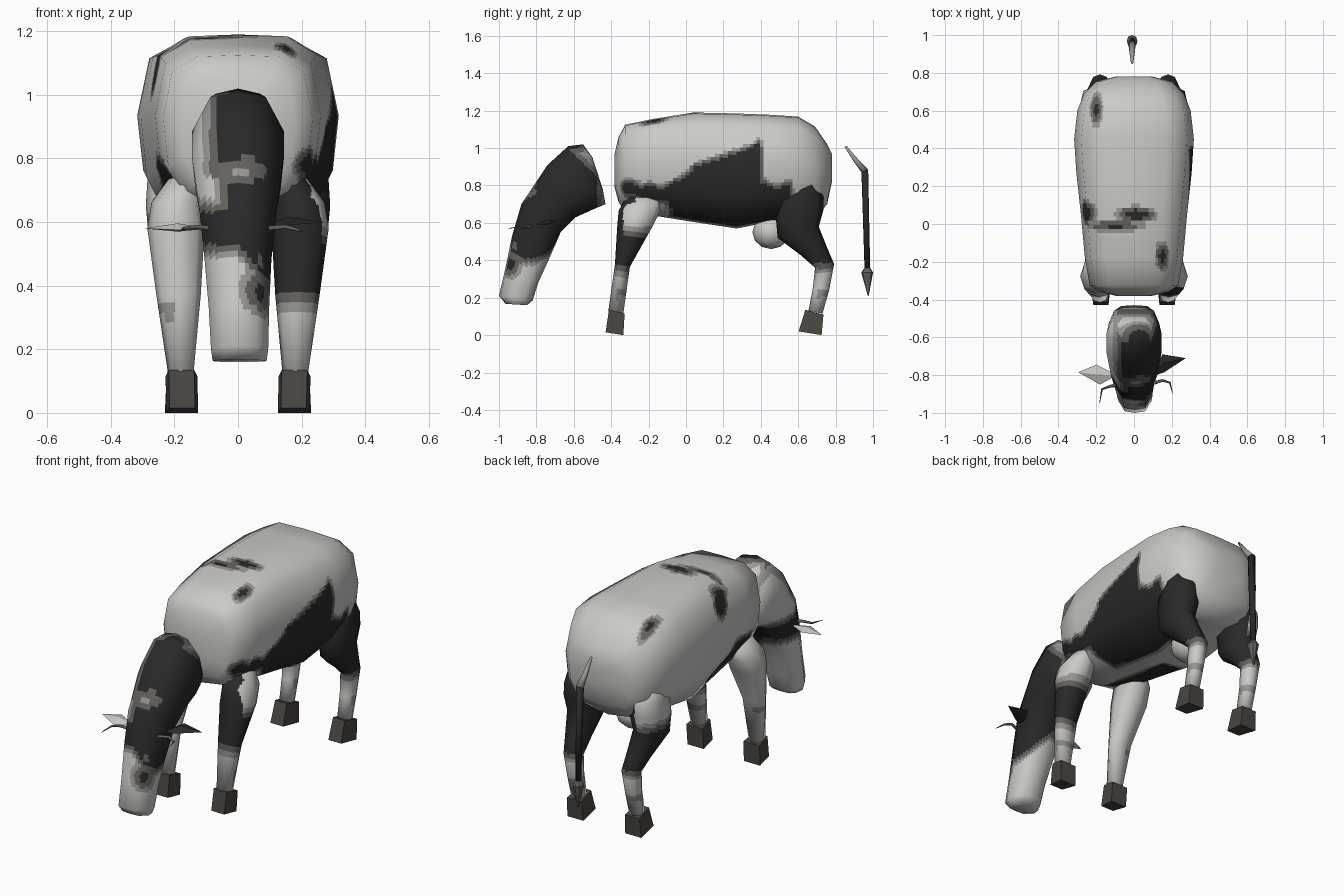
import bpy, bmesh, math
from mathutils import Vector

if "Cube" in bpy.data.objects:
    bpy.data.objects.remove(bpy.data.objects["Cube"])

PALETTE = [("pale_hide", (0.60, 0.59, 0.56)), ("black_hide", (0.022, 0.022, 0.022)),
           ("patch_edge", (0.13, 0.12, 0.11)), ("grey_smudge", (0.32, 0.31, 0.295)),
           ("hoof_brown", (0.07, 0.061, 0.054))]
MATS = []
for name, rgb in PALETTE:
    m = bpy.data.materials.new(name)
    m.diffuse_color = (*rgb, 1)
    m.use_nodes = True
    m.node_tree.nodes["Principled BSDF"].inputs["Base Color"].default_value = m.diffuse_color
    MATS.append(m)
PALE, BLACK, EDGE, SMUDGE, HOOF = range(5)

# Half cross-sections (sideways, up), mirrored to full rings
BARREL = [(0, 1), (.55, .98), (.88, .78), (1, .15), (.94, -.45), (.72, -.88), (0, -1)]
MUZZLE = [(0, 1), (.6, .9), (1, .25), (.92, -.5), (.6, -.93), (0, -1)]
LIMB = [(0, 1), (.75, .75), (1, 0), (.75, -.75), (0, -1)]
BOX = [(.8, 1), (1, -1)]


def finish(name, bm, colour, smooth, normals=None):
    for f in bm.faces:
        f.smooth = smooth
        f.material_index = colour(f.calc_center_median()) if callable(colour) else colour
    me = bpy.data.meshes.new(name)
    bm.to_mesh(me)
    bm.free()
    for m in MATS:
        me.materials.append(m)
    if normals:
        me.normals_split_custom_set_from_vertices(normals)
    ob = bpy.data.objects.new(name, me)
    bpy.context.collection.objects.link(ob)
    return ob


def loft(name, rings, half, colour, cuts=0, smooth=True):
    """rings: (upper y, upper z, lower y, lower z, half width, centre x)"""
    bm = bmesh.new()
    lay = bm.verts.layers.float_vector.new("coarse_normal")
    prof = half + [(-a, b) for a, b in reversed(half) if a]
    loops = []
    for uy, uz, ly, lz, w, cx in rings:
        mid, arm = Vector((cx, (uy + ly) / 2, (uz + lz) / 2)), Vector((0, (uy - ly) / 2, (uz - lz) / 2))
        loops.append([bm.verts.new(mid + arm * b + Vector((w * a, 0, 0))) for a, b in prof])
    n = len(prof)
    for p, q in zip(loops, loops[1:]):
        for i in range(n):
            j = (i + 1) % n
            bm.faces.new((p[i], p[j], q[j], q[i]))
    for lp in (loops[0], loops[-1]):
        c = bm.verts.new(sum((v.co for v in lp), Vector()) / n)
        for i in range(n):
            bm.faces.new((lp[i], lp[(i + 1) % n], c))
    bmesh.ops.recalc_face_normals(bm, faces=bm.faces[:])
    bm.normal_update()
    normals = None
    if cuts:
        # finer faces for the patches, keeping the soft shading of the coarse shape
        for v in bm.verts:
            v[lay] = v.normal
        bmesh.ops.subdivide_edges(bm, edges=bm.edges[:], cuts=cuts, use_grid_fill=True)
        bm.normal_update()
        normals = []
        for v in bm.verts:
            k = Vector(v[lay])
            ok = k.length > .1 and k.normalized().dot(v.normal) > .4
            normals.append(tuple(k.normalized() if ok else v.normal))
    bm.verts.layers.float_vector.remove(lay)
    return finish(name, bm, colour, smooth, normals)


# Signed distances used for the hide patches
def poly_sd(px, py, pts):
    best, inside = 9.0, False
    for (ax, ay), (bx, by) in zip(pts, pts[1:] + pts[:1]):
        dx, dy = bx - ax, by - ay
        t = max(0, min(1, ((px - ax) * dx + (py - ay) * dy) / (dx * dx + dy * dy)))
        best = min(best, math.hypot(px - ax - t * dx, py - ay - t * dy))
        if (ay > py) != (by > py) and px < ax + (py - ay) * dx / dy:
            inside = not inside
    return -best if inside else best


def spot(c, centre, r):
    q = [(a - b) / s for a, b, s in zip(c, centre, r)]
    return (math.sqrt(sum(t * t for t in q)) - 1) * min(r)


def tone(d, edge=.014, smudge=.024):
    return BLACK if d < 0 else EDGE if d < edge else SMUDGE if d < smudge else PALE


RIGHT = [(-.27, .78), (-.2, .8), (-.12, .78), (0, .85), (.05, .9), (.2, .95), (.35, 1), (.39, 1.03),
         (.4, .82), (.48, .78), (.55, .81), (.6, .5), (-.07, .5), (-.07, .65), (-.1, .72), (-.27, .74)]
LEFT = [(-.3, .7), (-.24, .78), (-.1, .8), (0, .72), (.12, .67), (.2, .5), (-.25, .5)]
SPOTS = [((.01, .05, 1.19), (.06, .025, .05)), ((-.1, -.01, 1.17), (.05, .01, .05)),
         ((.15, -.17, 1.15), (.016, .035, .05)), ((-.2, .61, 1.14), (.012, .035, .05)),
         ((-.255, .06, 1.08), (.06, .048, .07)), ((.23, -.31, .78), (.04, .055, .035))]


def body_tone(c):
    d = poly_sd(c.y, c.z, RIGHT) if c.x > 0 else poly_sd(c.y, c.z, LEFT)
    if c.z < .72:
        d = max(d, .07 - abs(c.x))
    return tone(min([d] + [spot(c, *s) for s in SPOTS]))


def head_tone(c):
    floor = .53 - 1.2 * max(c.x, 0)
    left = -.03 if .64 < c.z < .74 else -.065
    d = max(floor - c.z, min(left - c.x, c.z - .63))
    d = max(d, (c.y + c.z - .37) * .7, c.y + .475)                 # pale neck end
    d = min(d, spot(c, (.03, -.61, 1.01), (.06, .05, .04)))        # dark poll
    d = max(d, -spot(c, (.01, -.83, .765), (.085, .1, .04)))       # pale blaze
    d = max(d, -spot(c, (.09, -.93, .48), (.03, .03, .04)))
    d = min(d, spot(c, (.08, -.94, .38), (.03, .025, .03)))
    return tone(d, .025, .045)


def front_leg_tone(c):
    if c.x < 0:
        return SMUDGE if .3 < c.z < .34 and c.x < -.2 else PALE
    top = .75 if c.y < -.335 or (c.x < .23 and c.y < -.27) else .52
    if .2 < c.z < .24 and c.y > -.37:
        return SMUDGE
    return tone(max(.375 - c.z, c.z - top), .035, .06)


def hind_leg_tone(c):
    if .2 < c.z < .25 and c.y > .7:
        return SMUDGE
    top = .58 if c.x < -.19 else 2
    return tone(max(.385 - c.z, c.z - top), .03, .055)


# Body: (y, top z, bottom z, half width)
barrel = [(-.382, .97, .79, .09), (-.36, 1.06, .71, .18), (-.325, 1.125, .66, .235), (-.18, 1.155, .64, .26),
          (.04, 1.19, .605, .28), (.27, 1.185, .57, .305), (.45, 1.178, .605, .317), (.6, 1.168, .62, .30),
          (.69, 1.115, .62, .265), (.755, 1.02, .70, .2), (.78, .97, .82, .1)]
loft("body", [(y, t, y, b, w, 0) for y, t, b, w in barrel], BARREL, body_tone, 9)

# Lowered neck and head
loft("head_and_neck", [
    (-.50, .95, -.445, .78, .08, 0), (-.55, 1.02, -.43, .70, .115, 0), (-.63, 1.01, -.49, .675, .145, 0),
    (-.74, .91, -.59, .63, .145, 0), (-.88, .70, -.67, .55, .122, 0), (-.93, .53, -.735, .40, .105, 0),
    (-.965, .36, -.79, .28, .095, .003), (-1.0, .21, -.82, .185, .09, .005),
    (-.965, .167, -.85, .16, .085, .005)], MUZZLE, head_tone, 8)

# Legs and hooves, both sides
for side, s in (("right", 1), ("left", -1)):
    def put(name, rings, half, colour, cuts=0, smooth=True):
        loft(side + "_" + name, [(*r[:5], r[5] * s) for r in rings], half, colour, cuts, smooth)
    put("front_leg", [(-.32, .74, -.12, .73, .06, .16), (-.36, .665, -.14, .66, .08, .192),
                      (-.367, .59, -.185, .57, .09, .195),
                      (-.38, .38, -.30, .365, .07, .187), (-.415, .13, -.335, .115, .04, .18)],
        LIMB, front_leg_tone, 7)
    put("front_hoof", [(-.412, .135, -.328, .115, .05, .178), (-.43, .015, -.335, 0, .05, .175)],
        BOX, HOOF, 0, False)
    put("hind_leg", [(.55, .84, .66, .86, .05, .22), (.49, .72, .735, .74, .085, .2),
                     (.48, .63, .735, .67, .085, .205),
                     (.49, .52, .71, .58, .075, .205), (.61, .43, .76, .455, .058, .19),
                     (.69, .36, .792, .38, .048, .18), (.678, .25, .765, .24, .04, .18),
                     (.655, .13, .73, .115, .038, .18)], LIMB, hind_leg_tone, 6)
    put("hind_hoof", [(.638, .135, .735, .11, .045, .18), (.602, .02, .725, 0, .05, .18)],
        BOX, HOOF, 0, False)


# Ears: flat leaf shapes (base, rear edge, front edge, tip)
def ear(name, base, rear, front, tip, colour):
    bm = bmesh.new()
    b, r, f, t = (bm.verts.new(p) for p in (base, rear, front, tip))
    mid = (Vector(rear) + Vector(front)) / 2
    for dz in (.016, -.01):
        m = bm.verts.new(mid + Vector((0, 0, dz)))
        for p, q in ((b, r), (r, t), (t, f), (f, b)):
            bm.faces.new((p, q, m))
    bmesh.ops.recalc_face_normals(bm, faces=bm.faces[:])
    finish(name, bm, colour, False)


ear("right_ear", (.09, -.81, .59), (.15, -.69, .61), (.16, -.785, .59), (.275, -.71, .60), BLACK)
ear("left_ear", (-.09, -.80, .58), (-.2, -.745, .585), (-.18, -.85, .575), (-.295, -.785, .58), PALE)

# Horns: thin tapered curves
for name, pts in (("right_horn", [(.08, -.85, .58), (.15, -.828, .585), (.19, -.84, .575), (.205, -.90, .57)]),
                  ("left_horn", [(-.08, -.85, .58), (-.13, -.86, .585), (-.17, -.875, .58), (-.183, -.955, .57)])):
    cu = bpy.data.curves.new(name, "CURVE")
    cu.dimensions = "3D"
    cu.bevel_depth, cu.bevel_resolution = .009, 1
    sp = cu.splines.new("POLY")
    sp.points.add(3)
    for p, co, r in zip(sp.points, pts, (1.1, .8, .6, .1)):
        p.co, p.radius = (*co, 1), r
    cu.materials.append(MATS[EDGE])
    bpy.context.collection.objects.link(bpy.data.objects.new(name, cu))

# Tail: grey root, dark switch, grey-brown tuft
loft("tail_root", [(.858, 1.012, .848, 1.005, .006, -.01), (.92, .94, .895, .93, .014, -.01),
                   (.974, .885, .938, .87, .02, -.01)], LIMB, SMUDGE)
loft("tail", [(.974, .885, .938, .87, .02, -.01), (.985, .34, .955, .34, .013, -.01)], LIMB, BLACK)
loft("tail_tuft", [(.985, .36, .955, .36, .012, -.01), (1.0, .335, .937, .335, .028, -.01),
                   (.977, .21, .972, .21, .004, -.01)], LIMB, EDGE, 0, False)

# Udder
bm = bmesh.new()
bmesh.ops.create_uvsphere(bm, u_segments=10, v_segments=6, radius=1)
for v in bm.verts:
    v.co = Vector((v.co.x * .1, .455 + v.co.y * .1, .55 + v.co.z * .09))
finish("udder", bm, PALE, True)
